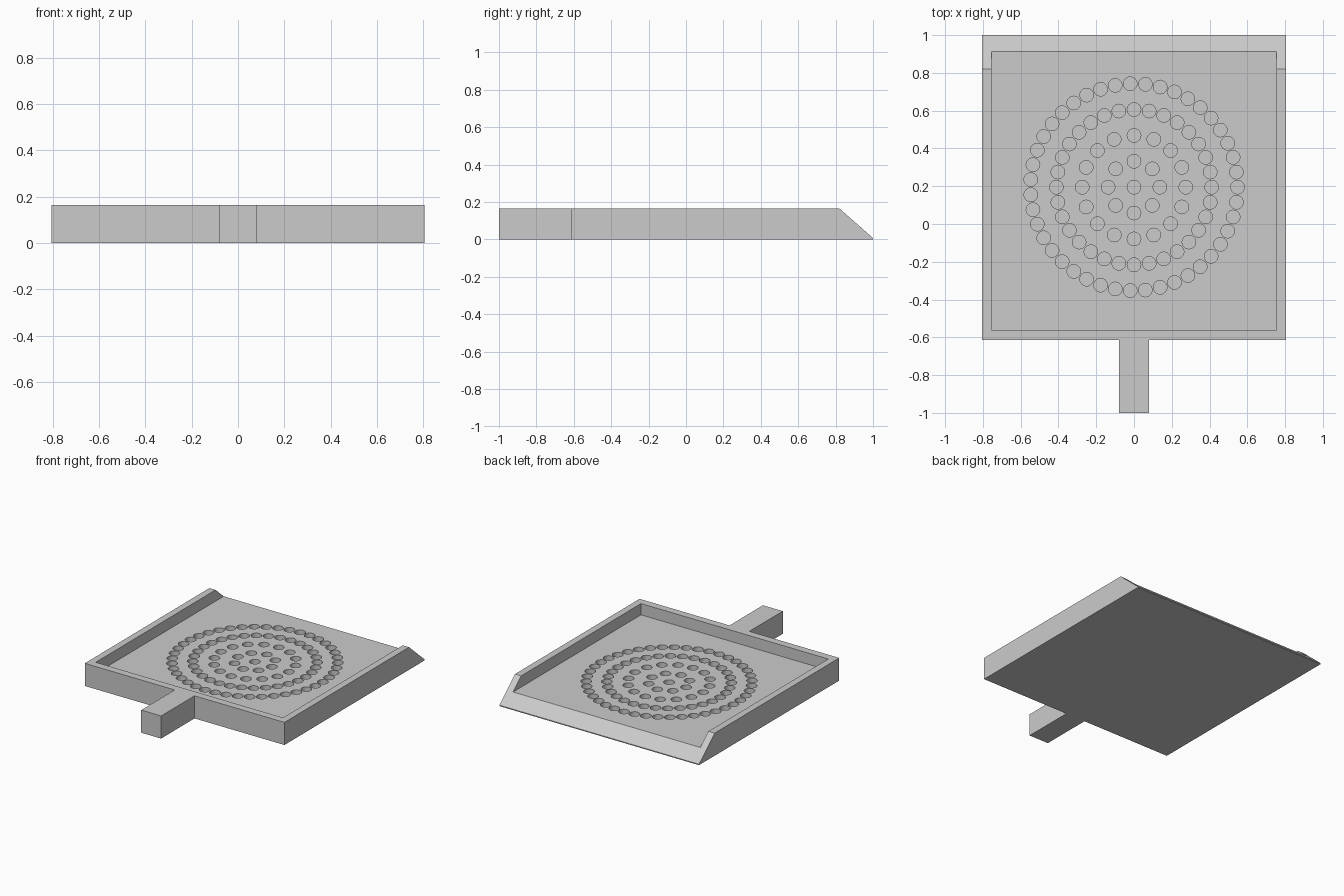
import bpy, bmesh, math
from mathutils import Matrix, Vector

if "Cube" in bpy.data.objects:
    bpy.data.objects.remove(bpy.data.objects["Cube"], do_unlink=True)

HALF_W, FRONT, BACK, TOP = 0.805, -0.615, 1.0, 0.165
FLOOR, HOLE_R, HOLE_BOTTOM = 0.083, 0.036, 0.02
CENTRE_Y = 0.195

grey = bpy.data.materials.new("plain grey")
grey.use_nodes = True
grey.diffuse_color = (0.6, 0.6, 0.6, 1)
grey.node_tree.nodes["Principled BSDF"].inputs["Base Color"].default_value = (0.6, 0.6, 0.6, 1)


def make_object(name, bm):
    bmesh.ops.recalc_face_normals(bm, faces=bm.faces)
    mesh = bpy.data.meshes.new(name)
    bm.to_mesh(mesh)
    bm.free()
    mesh.materials.append(grey)
    obj = bpy.data.objects.new(name, mesh)
    bpy.context.collection.objects.link(obj)
    return obj


def box(name, low, high):
    bm = bmesh.new()
    low, high = Vector(low), Vector(high)
    size = Matrix.Diagonal((*(high - low), 1))
    bmesh.ops.create_cube(bm, size=1, matrix=Matrix.Translation((low + high) / 2) @ size)
    return make_object(name, bm)


def apply_boolean(target, cutter, operation):
    cutter.hide_render = True
    mod = target.modifiers.new(operation.lower(), "BOOLEAN")
    mod.operation, mod.object, mod.solver = operation, cutter, "EXACT"
    bpy.ops.object.select_all(action="DESELECT")
    target.select_set(True)
    bpy.context.view_layer.objects.active = target
    bpy.ops.object.modifier_apply(modifier=mod.name)
    bpy.data.objects.remove(cutter, do_unlink=True)


# Tray body: side profile with a sloping back lip, extruded across the width
profile = [(FRONT, 0), (BACK, 0), (BACK, 0.007), (0.82, TOP), (FRONT, TOP)]
bm = bmesh.new()
side = bm.faces.new([bm.verts.new((-HALF_W, y, z)) for y, z in profile])
extruded = bmesh.ops.extrude_face_region(bm, geom=[side])["geom"]
bmesh.ops.translate(bm, vec=(2 * HALF_W, 0, 0),
                    verts=[g for g in extruded if isinstance(g, bmesh.types.BMVert)])
tray = make_object("perforated_tray", bm)

# Handle block, flush with the top and base of the tray
handle = box("handle", (-0.08, -1, 0), (0.08, FRONT + 0.03, TOP))
apply_boolean(tray, handle, "UNION")

# Recess, open towards the back lip
recess = box("recess_cutter", (-0.755, -0.56, FLOOR), (0.755, 1.2, 0.4))
apply_boolean(tray, recess, "DIFFERENCE")

# Blind holes in concentric rings
bm = bmesh.new()
for radius, count in ((0, 1), (0.137, 8), (0.274, 16), (0.411, 32), (0.548, 43)):
    for i in range(count):
        a = math.tau * i / count
        spot = (radius * math.cos(a), CENTRE_Y + radius * math.sin(a),
                (HOLE_BOTTOM + 0.12) / 2)
        bmesh.ops.create_cone(bm, cap_ends=True, segments=24, radius1=HOLE_R, radius2=HOLE_R,
                              depth=0.12 - HOLE_BOTTOM, matrix=Matrix.Translation(spot))
apply_boolean(tray, make_object("hole_cutters", bm), "DIFFERENCE")

bpy.ops.object.shade_smooth_by_angle(angle=math.radians(30))
